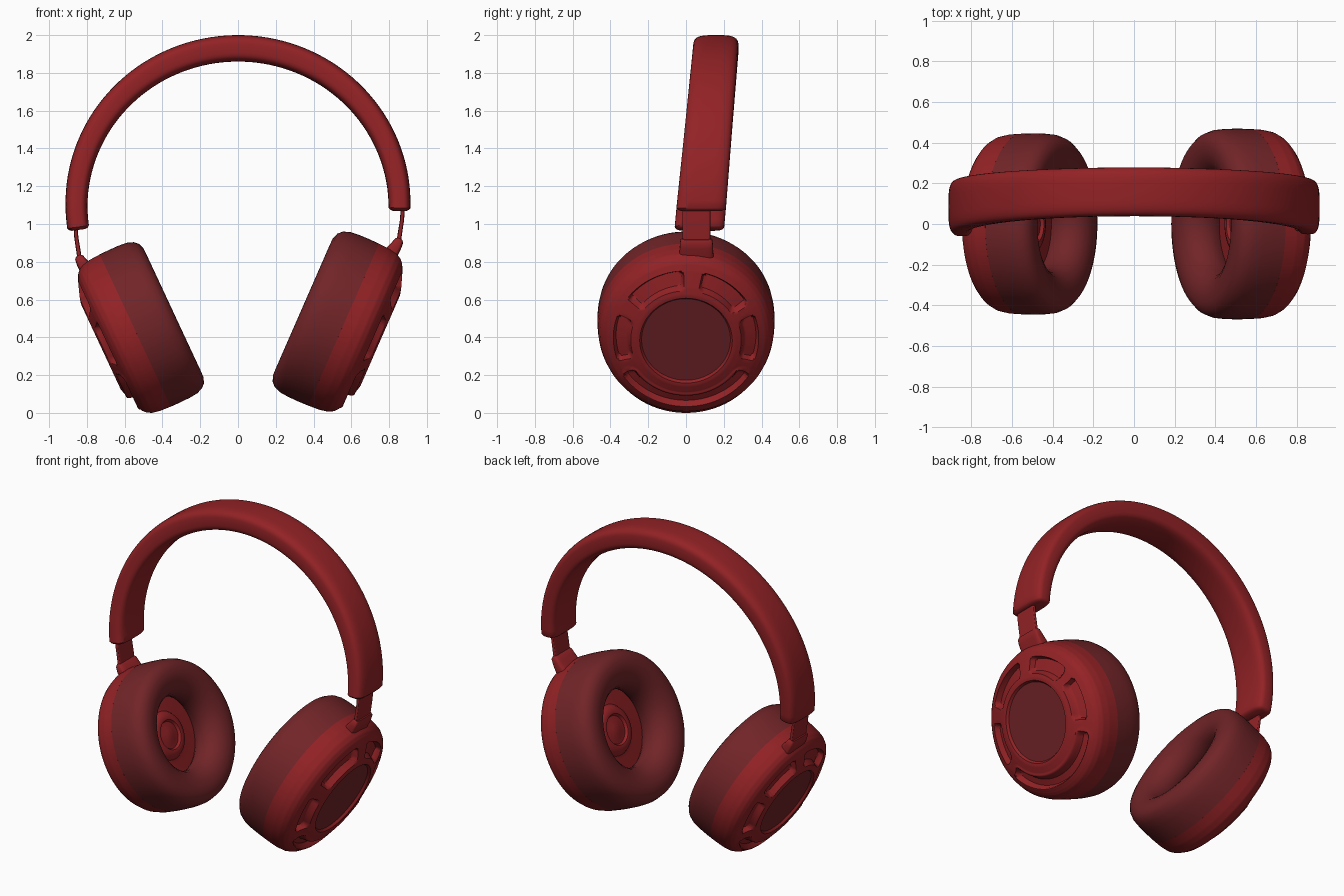
import bpy, bmesh, math
from mathutils import Vector, Matrix

if "Cube" in bpy.data.objects:
    bpy.data.objects.remove(bpy.data.objects["Cube"])


def material(name, rgb):
    m = bpy.data.materials.new(name)
    m.diffuse_color = (*rgb, 1)
    m.use_nodes = True
    m.node_tree.nodes["Principled BSDF"].inputs["Base Color"].default_value = m.diffuse_color
    return m


RED = material("bright red", (0.29, 0.016, 0.019))
DARK = material("dark muted red", (0.165, 0.018, 0.021))


def finish(bm, name, mats, angle=40):
    bmesh.ops.recalc_face_normals(bm, faces=bm.faces)
    mesh = bpy.data.meshes.new(name)
    bm.to_mesh(mesh)
    bm.free()
    ob = bpy.data.objects.new(name, mesh)
    bpy.context.collection.objects.link(ob)
    for m in mats:
        mesh.materials.append(m)
    bpy.ops.object.select_all(action='DESELECT')
    ob.select_set(True)
    bpy.context.view_layer.objects.active = ob
    bpy.ops.object.shade_smooth_by_angle(angle=math.radians(angle))
    return ob


def resample(pts, step):
    out = []
    for (r0, u0), (r1, u1) in zip(pts, pts[1:]):
        n = max(1, round(math.hypot(r1 - r0, u1 - u0) / step))
        out += [(r0 + (r1 - r0) * i / n, u0 + (u1 - u0) * i / n) for i in range(n)]
    return out + [pts[-1]]


def lathe(name, profile, frame, mats, segs, closed=False, relief=None, mat_rule=None):
    """Spin (radius, height) points round the cup axis; radius 0 becomes a pole."""
    bm = bmesh.new()
    rings = []
    for r, u in profile:
        if r == 0:
            rings.append([bm.verts.new(frame @ Vector((0, 0, u)))])
            continue
        ring = []
        for i in range(segs):
            a = 2 * math.pi * i / segs
            d = relief(r, u, a) if relief else 0
            ring.append(bm.verts.new(frame @ Vector((r * math.cos(a), r * math.sin(a), u - d))))
        rings.append(ring)
    n = len(rings)
    for k in range(n if closed else n - 1):
        a, b = rings[k], rings[(k + 1) % n]
        mid = [(profile[k][j] + profile[(k + 1) % n][j]) / 2 for j in (0, 1)]
        for i in range(segs):
            j = (i + 1) % segs
            if len(a) == 1:
                f = bm.faces.new((a[0], b[i], b[j]))
            elif len(b) == 1:
                f = bm.faces.new((a[i], b[0], a[j]))
            else:
                f = bm.faces.new((a[i], b[i], b[j], a[j]))
            f.material_index = mat_rule(*mid) if mat_rule else 0
    return finish(bm, name, mats)


def loft(name, sections, power, mats, segs=32):
    """Sections: centre, thickness direction, half thickness, half width in y."""
    bm = bmesh.new()
    rings = []
    for c, nrm, ht, hw in sections:
        ring = []
        for i in range(segs):
            a = 2 * math.pi * i / segs
            ca, sa = math.cos(a), math.sin(a)
            p = math.copysign(abs(ca) ** power, ca) * ht
            q = math.copysign(abs(sa) ** power, sa) * hw
            ring.append(bm.verts.new(c + nrm * p + Vector((0, q, 0))))
        rings.append(ring)
    for a, b in zip(rings, rings[1:]):
        for i in range(segs):
            j = (i + 1) % segs
            bm.faces.new((a[i], b[i], b[j], a[j]))
    bm.faces.new(rings[0])
    bm.faces.new(rings[-1])
    return finish(bm, name, mats)


# Headband: padded arc, leaning forward towards its ends, longer on the left
A0, A1, N = -1.0, 188.0, 72
sections = []
for k in range(N + 1):
    a = math.radians(A0 + (A1 - A0) * k / N)
    nrm = Vector((math.cos(a), 0, math.sin(a)))
    z = 1.1 + 0.83 * nrm.z
    c = Vector((0.855 * nrm.x, 0.16 - (1.95 - z) * 0.092, z))
    sections.append((c, nrm, 0.058 + 0.012 * max(0, nrm.z), 0.131 - 0.011 * max(0, nrm.z)))
for end, way in ((0, 1), (-1, -1)):
    c, nrm, ht, hw = sections[end]
    t = Vector((nrm.z, 0, -nrm.x)) * way
    for step, shrink in ((0.010, 0.008), (0.016, 0.022)):
        s = (c + t * step, nrm, ht - shrink, hw - shrink)
        sections.insert(0, s) if end == 0 else sections.append(s)
loft("headband", sections, 0.55, [RED], 40)

# Recessed slots on the shell: centre angle, half angle, inner and outer radius
SLOTS = [(0, 21, 0.295, 0.385), (180, 21, 0.295, 0.385), (118, 26, 0.285, 0.385),
         (54, 23, 0.285, 0.385), (270, 58, 0.325, 0.395)]


def slot_relief(r, u, a):
    if u < 0.42 or r < 0.25:
        return 0
    depth = 0
    for mid, half, r0, r1 in SLOTS:
        da = abs((math.degrees(a) - mid + 180) % 360 - 180)
        rc = 0.03
        x = r * math.radians(da - half) + rc
        y = abs(r - (r0 + r1) / 2) - (r1 - r0) / 2 + rc
        sd = math.hypot(max(x, 0), max(y, 0)) + min(max(x, y), 0) - rc
        k = min(1, max(0, -sd / 0.014))
        depth = max(depth, 0.038 * k * k * (3 - 2 * k))
        # slight raised rim around each slot
        if 0 <= sd < 0.016 and depth == 0:
            depth = -0.006 * math.sin(math.pi * sd / 0.016)
    return depth


SHELL = [(0.235, 0.522), (0.245, 0.537), (0.262, 0.537), (0.30, 0.527), (0.34, 0.513),
         (0.385, 0.497), (0.42, 0.480), (0.44, 0.462), (0.455, 0.435), (0.464, 0.39),
         (0.468, 0.325)]
FLOOR = [(0.40, 0.31), (0.25, 0.285), (0.18, 0.29), (0.155, 0.285), (0.14, 0.262), (0.11, 0.25),
         (0.095, 0.252), (0.085, 0.268), (0.06, 0.266), (0.03, 0.258), (0, 0.256)]
CUSHION = [(0.468, 0.325), (0.469, 0.27), (0.468, 0.21), (0.463, 0.16), (0.450, 0.125),
           (0.428, 0.102), (0.395, 0.09), (0.355, 0.089), (0.315, 0.098), (0.28, 0.117),
           (0.253, 0.147), (0.238, 0.185), (0.236, 0.225), (0.246, 0.265), (0.27, 0.30)]

# Ear cups: side, tilt, distance of the axis along the tilt, scale
for side, s, tilt, dist, scale in (("right", 1, 23.6, 0.652, 1.0), ("left", -1, 25.0, 0.625, 0.95)):
    ca, sa = math.cos(math.radians(tilt)), math.sin(math.radians(tilt))
    up = Vector((s * sa, 0, ca))
    out = Vector((s * ca, 0, -sa))
    frame = Matrix.Translation(up * dist) @ Matrix(
        ((0, up.x, out.x), (1, 0, 0), (0, up.z, out.z))).to_4x4() @ Matrix.Scale(scale, 4)
    prof = [(0, 0.522)] + resample(SHELL, 0.0075) + FLOOR
    lathe(side + "_ear_shell", prof, frame, [RED, DARK], 192, relief=slot_relief,
          mat_rule=lambda r, u: 1 if r < 0.232 and u > 0.5 else 0)
    lathe(side + "_ear_cushion", CUSHION, frame, [DARK], 96, closed=True)

    # Slider stem and hinge block, lower on the left
    dx, dz = (0, 0) if s > 0 else (-0.012, -0.09)

    def path(rows):
        pts = [Vector((s * (x + dx), 0.055, z + dz)) for x, z, _, _ in rows]
        secs = []
        for i, (x, z, ht, hw) in enumerate(rows):
            d = (pts[min(i + 1, len(pts) - 1)] - pts[max(i - 1, 0)]).normalized()
            secs.append((pts[i], Vector((d.z, 0, -d.x)), ht, hw))
        return secs

    loft(side + "_slider_stem", path([(0.876, 1.13, 0.011, 0.074), (0.868, 1.02, 0.011, 0.074),
                                      (0.848, 0.89, 0.012, 0.074)]), 0.3, [RED])
    loft(side + "_hinge_block", path([(0.858, 0.922, 0.014, 0.075), (0.853, 0.912, 0.024, 0.085),
                                      (0.838, 0.885, 0.03, 0.088), (0.81, 0.845, 0.038, 0.09),
                                      (0.775, 0.79, 0.045, 0.09), (0.75, 0.74, 0.04, 0.085)]),
         0.4, [RED])
